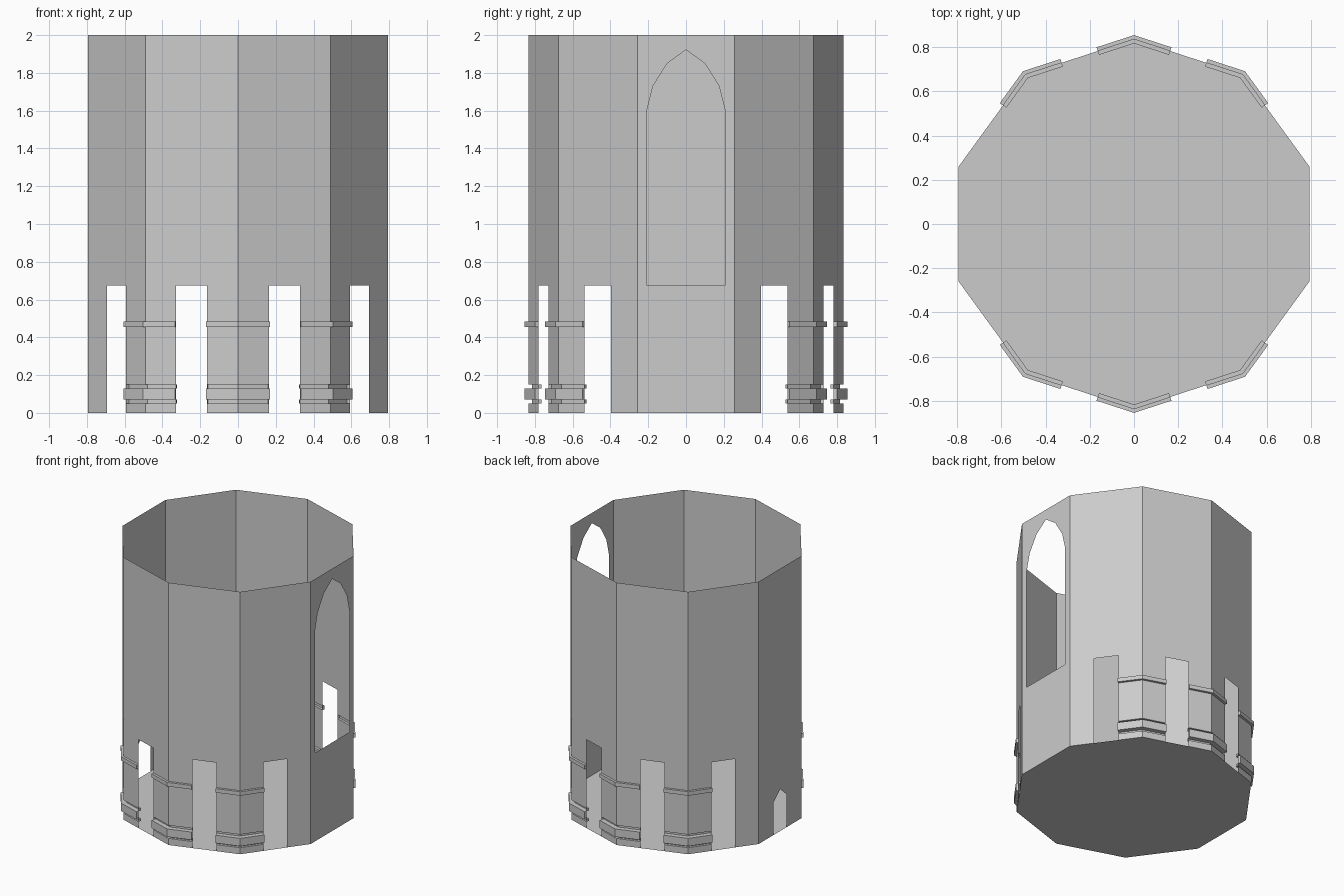
import bpy
from math import cos, sin, pi
from mathutils import Vector

if "Cube" in bpy.data.objects:
    bpy.data.objects.remove(bpy.data.objects["Cube"])

N, R, H, OPEN, D = 10, 0.835, 2.0, 0.675, 0.018
C = [Vector((R * cos(pi / 2 + k * 2 * pi / N), R * sin(pi / 2 + k * 2 * pi / N), 0)) for k in range(N)]
Z = Vector((0, 0, 1))


def make(name, polys):
    verts, faces = [], []
    for p in polys:
        faces.append(range(len(verts), len(verts) + len(p)))
        verts += [tuple(v) for v in p]
    me = bpy.data.meshes.new(name)
    me.from_pydata(verts, [], [list(f) for f in faces])
    ob = bpy.data.objects.new(name, me)
    bpy.context.collection.objects.link(ob)
    return ob


def quad(a, b, z0, z1):
    return [a + Z * z0, b + Z * z0, b + Z * z1, a + Z * z1]


def side_with_hole(name, side, half):
    # half outline in (width, z), mirrored about the middle of the side
    x = side * R * cos(pi / N)
    right = [(x, side * w, z) for w, z in half]
    left = [(x, -side * w, z) for w, z in reversed(half)]
    make(name, [right, left])


# Floor
make("floor", [C])

# Upper walls above the openings, on all but the two flat x sides
make("upper_wall", [quad(C[k], C[(k + 1) % N], OPEN, H) for k in range(N) if k not in (2, 7)])

# Side with tall pointed window, side with small pointed door
W = R * sin(pi / N)
side_with_hole("window_wall", 1, [(0, 0), (W, 0), (W, H), (0, H), (0, 1.922), (0.10, 1.85),
                                  (0.175, 1.73), (0.207, 1.60), (0.207, OPEN), (0, OPEN)])
side_with_hole("door_wall", -1, [(0.078, 0), (W, 0), (W, H), (0, H), (0, 0.32), (0.078, 0.25)])

# Plain strips beside the window and door walls
strips = []
for k, j in ((2, 1), (3, 4), (7, 6), (8, 9)):
    a, b = C[k], C[k].lerp(C[j], 1 / 3)
    strips.append(quad(a, b, 0, OPEN) if j > k else quad(b, a, 0, OPEN))
make("plain_strips", strips)

# Corner pillars with raised bands and grooves: (offset, z) profile
profile = [(0, 0), (0, .05), (-D, .05), (-D, .07), (D, .07), (D, .13), (-D, .13), (-D, .15),
           (0, .15), (0, .455), (D, .455), (D, .485), (0, .485), (0, OPEN)]
for k in (0, 1, 4, 5, 6, 9):
    prev, nxt = C[k - 1], C[(k + 1) % N]
    base = [C[k].lerp(prev, 1 / 3), C[k], C[k].lerp(nxt, 1 / 3)]
    dirs = [(C[k] + prev).normalized(), C[k].normalized() / cos(pi / N), (C[k] + nxt).normalized()]
    at = lambda i, o, z: base[i] + dirs[i] * o + Z * z
    polys = []
    for (o0, z0), (o1, z1) in zip(profile, profile[1:]):
        for i in (0, 1):
            polys.append([at(i, o0, z0), at(i + 1, o0, z0), at(i + 1, o1, z1), at(i, o1, z1)])
        # end caps of each band or groove
        if z1 > z0 and o0:
            for i in (0, 2):
                cap = [at(i, 0, z0), at(i, o0, z0), at(i, o0, z1), at(i, 0, z1)]
                polys.append(cap if (i == 0) == (o0 < 0) else cap[::-1])
    make("corner_pillar", polys)
